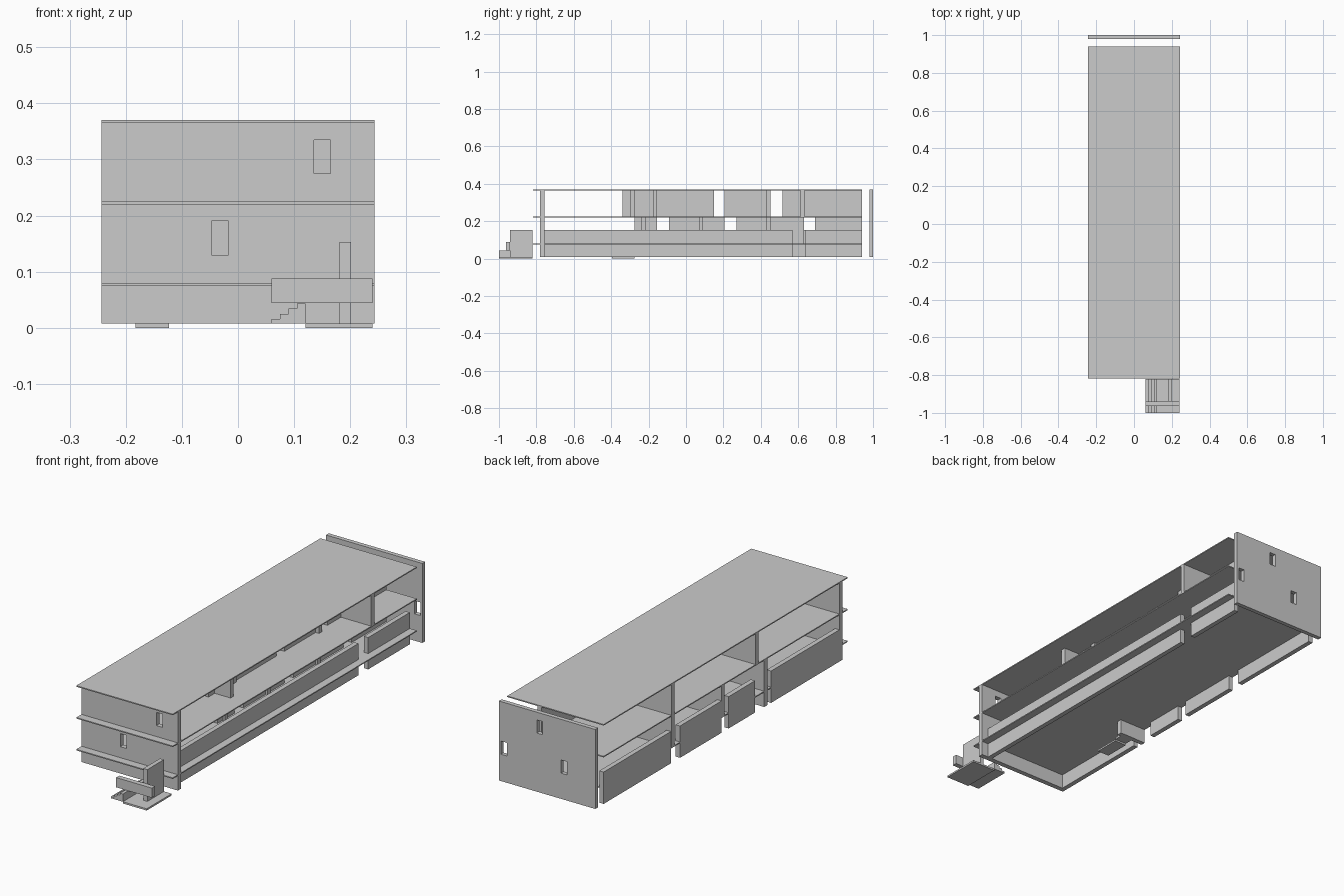
import bpy, bmesh

if "Cube" in bpy.data.objects:
    bpy.data.objects.remove(bpy.data.objects["Cube"])


def add_block(bm, x0, x1, y0, y1, z0, z1):
    """Append one axis-aligned block to a mesh."""
    made = bmesh.ops.create_cube(bm, size=1)
    for v in made["verts"]:
        v.co.x = x0 + (v.co.x + 0.5) * (x1 - x0)
        v.co.y = y0 + (v.co.y + 0.5) * (y1 - y0)
        v.co.z = z0 + (v.co.z + 0.5) * (z1 - z0)


def blocks(name, *bounds):
    bm = bmesh.new()
    for b in bounds:
        add_block(bm, *b)
    mesh = bpy.data.meshes.new(name)
    bm.to_mesh(mesh)
    bm.free()
    obj = bpy.data.objects.new(name, mesh)
    bpy.context.collection.objects.link(obj)
    return obj


def end_wall(name, y0, y1, z1, windows):
    """Full-width wall pierced by small window openings (left x, sill z)."""
    wall = blocks(name, (-W, W, y0, y1, BASE, z1))
    cutter = blocks(name + "_openings",
                    *[(x, x + 0.03, y0 - 0.01, y1 + 0.01, z, z + 0.06) for x, z in windows])
    cutter.hide_render = True
    cutter.hide_viewport = True
    mod = wall.modifiers.new("windows", "BOOLEAN")
    mod.operation = "DIFFERENCE"
    mod.solver = "EXACT"
    mod.object = cutter


W = 0.243      # half width
BASE = 0.008   # underside of the walls
FLOOR1, FLOOR2, ROOF = 0.08, 0.225, 0.37
T = 0.022      # wall thickness

# Floor and roof slabs
for name, z in (("lower_floor", FLOOR1), ("upper_floor", FLOOR2), ("roof", ROOF)):
    blocks(name, (-W, W, -0.817, 0.94, z - 0.005, z))

# End walls with windows
end_wall("front_wall", -0.78, -0.757, 0.366, [(-0.047, 0.13), (0.135, 0.275)])
end_wall("back_wall", 0.98, 1.0, ROOF, [(0.203, 0.13), (0.022, 0.275), (-0.1, 0.125)])

# Long side walls, split by openings
blocks("right_side_wall",
       *[(0.186, 0.208, a, b, BASE, 0.153) for a, b in ((-0.757, 0.57), (0.64, 0.94))])
blocks("left_side_wall",
       *[(-W, -W + T, a, b, BASE, 0.153)
         for a, b in ((-0.777, -0.265), (-0.15, 0.04), (0.09, 0.39), (0.455, 0.94))])

# Corridor walls with door gaps
blocks("lower_corridor_wall",
       *[(0.07, 0.09, a, b, FLOOR1, FLOOR2 - 0.005)
         for a, b in ((-0.275, -0.155), (-0.09, 0.205), (0.27, 0.63), (0.69, 0.94))])
blocks("upper_corridor_wall",
       *[(0.07, 0.09, a, b, FLOOR2, ROOF - 0.005)
         for a, b in ((-0.34, 0.15), (0.205, 0.45), (0.515, 0.94))])

# Cross walls between rooms: start y, left x, right x
blocks("lower_cross_walls",
       *[(x0, x1, y, y + T, FLOOR1, FLOOR2 - 0.005)
         for y, x0, x1 in ((-0.238, -W, 0.1), (0.069, -W, 0.1), (0.43, -W, 0.1))])
blocks("upper_cross_walls",
       *[(x0, x1, y, y + T, FLOOR2, ROOF - 0.005)
         for y, x0, x1 in ((-0.296, 0.09, 0.17), (-0.176, -W, 0.1),
                           (0.43, -W, 0.107), (0.612, 0.09, W))])

# Front entrance: landing, steps, rail wall and screen wall
blocks("front_landing", (0.12, 0.24, -1.0, -0.82, 0, BASE))
blocks("front_steps",
       *[(0.06 + 0.015 * i, 0.075 + 0.015 * i, -1.0, -0.82, BASE, 0.016 + 0.009 * i)
         for i in range(4)])
blocks("front_rail_wall", (0.06, 0.24, -0.963, -0.94, 0.044, 0.088))
blocks("front_screen_wall", (0.181, 0.201, -0.94, -0.82, BASE, 0.153))

# Side entrance: landing, steps and screen wall
blocks("side_landing", (-0.183, -0.123, -0.395, -0.275, 0, BASE))
blocks("side_steps",
       *[(-0.183, -0.123, -0.275 + 0.015 * i, -0.26 + 0.015 * i, BASE, 0.016 + 0.009 * i)
         for i in range(4)])
blocks("side_screen_wall", (-W, -0.105, -0.238, -0.216, BASE, FLOOR1 - 0.005))
